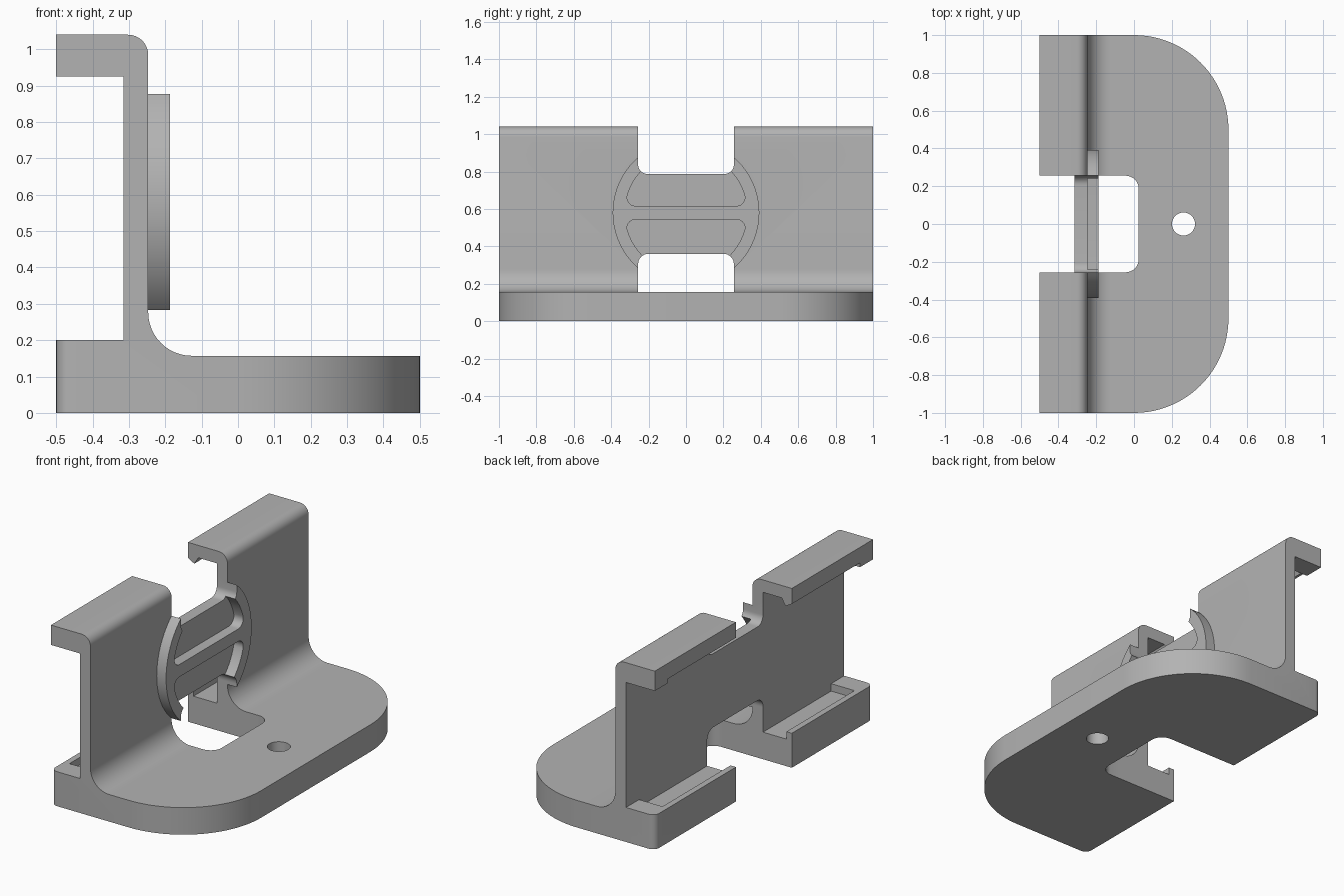
import bpy
import bmesh
from math import sin, cos, pi, atan2, sqrt
from mathutils import Vector

if "Cube" in bpy.data.objects:
    bpy.data.objects.remove(bpy.data.objects["Cube"])

grey = bpy.data.materials.new("plain_grey")
grey.use_nodes = True
grey.diffuse_color = (0.45, 0.45, 0.45, 1)
grey.node_tree.nodes["Principled BSDF"].inputs["Base Color"].default_value = (0.45, 0.45, 0.45, 1)

# Maps profile coordinates (u, v) and extrusion depth w to space, per extrusion axis
AXES = {
    "x": lambda u, v, w: (w, u, v),
    "y": lambda u, v, w: (u, w, v),
    "z": lambda u, v, w: (u, v, w),
}


def arc(cx, cy, r, a0, a1, n):
    return [(cx + r * cos(a0 + (a1 - a0) * i / n), cy + r * sin(a0 + (a1 - a0) * i / n))
            for i in range(n + 1)]


def prism(name, outline, axis, lo, hi):
    """Extrude a closed outline along an axis."""
    bm = bmesh.new()
    place = AXES[axis]
    face = bm.faces.new([bm.verts.new(place(u, v, lo)) for u, v in outline])
    grown = bmesh.ops.extrude_face_region(bm, geom=[face])
    shift = Vector(place(0, 0, hi - lo))
    bmesh.ops.translate(bm, vec=shift,
                        verts=[g for g in grown["geom"] if isinstance(g, bmesh.types.BMVert)])
    bmesh.ops.recalc_face_normals(bm, faces=bm.faces)
    mesh = bpy.data.meshes.new(name)
    bm.to_mesh(mesh)
    bm.free()
    mesh.materials.append(grey)
    obj = bpy.data.objects.new(name, mesh)
    bpy.context.collection.objects.link(obj)
    return obj


def combine(target, tool, operation):
    """Apply a boolean and discard the tool."""
    mod = target.modifiers.new("combine", "BOOLEAN")
    mod.operation, mod.solver, mod.object = operation, "EXACT", tool
    bpy.context.view_layer.objects.active = target
    bpy.ops.object.modifier_apply(modifier=mod.name)
    bpy.data.objects.remove(tool)


def round_edges(obj, test, radius, segments):
    """Round the upright edges that pass the test."""
    bm = bmesh.new()
    bm.from_mesh(obj.data)
    edges = [e for e in bm.edges if all(test(v.co) for v in e.verts)
             and abs(e.verts[0].co.y - e.verts[1].co.y) < 1e-4]
    bmesh.ops.bevel(bm, geom=edges, offset=radius, segments=segments, profile=0.5, affect="EDGES")
    bm.to_mesh(obj.data)
    bm.free()


BACK, FRONT, BASE, RIM, TOP = -0.315, -0.247, 0.157, 0.2, 1.04
SLOT, HUB = 0.256, 0.58

# Bracket: C-shaped side profile with a foot plate
profile = [(-0.5, 0), (0.5, 0), (0.5, BASE)]
profile += arc(FRONT + 0.12, BASE + 0.12, 0.12, -pi / 2, -pi, 12)
profile += arc(FRONT - 0.055, TOP - 0.055, 0.055, 0, pi / 2, 8)
profile += [(-0.5, TOP), (-0.5, 0.925), (BACK, 0.925), (BACK, RIM), (-0.5, RIM)]
bracket = prism("bracket", profile, "y", -1, 1)
round_edges(bracket, lambda c: c.x > 0.49, 0.5, 24)
round_edges(bracket, lambda c: c.x < -0.49 and c.z < 0.3, 0.04, 6)

# Tray pocket below and hooked lip above, closed at both ends
channel = [(BACK, BASE), (-0.465, BASE), (-0.465, RIM), (-0.6, RIM), (-0.6, 0.95),
           (-0.5, 0.95), (-0.46, 0.927), (-0.434, 0.968), (BACK, 0.968)]
combine(bracket, prism("channel", channel, "y", -0.88, 0.88), "DIFFERENCE")

# Raised round boss, opened into a rim with a crossbar
boss = prism("boss", arc(0, HUB, 0.392, 0, 2 * pi, 72)[:-1], "x", -0.28, -0.187)
inner, corner, half_bar = 0.327, 0.045, 0.036
cz = half_bar + corner
cy = sqrt((inner - corner) ** 2 - cz ** 2)
tilt = atan2(cz, cy)
for side in (1, -1):
    opening = arc(cy, cz, corner, -pi / 2, tilt, 8)
    opening += arc(0, 0, inner, tilt, pi - tilt, 32)[1:]
    opening += arc(-cy, cz, corner, pi - tilt, 1.5 * pi, 8)[1:]
    opening = [(u, HUB + side * v) for u, v in opening]
    combine(boss, prism("opening", opening, "x", -0.4, -0.1), "DIFFERENCE")
combine(bracket, boss, "UNION")


# Central cut-outs with two rounded corners each
def notch(edge, far, r):
    s = 1 if edge > far else -1
    right = arc(SLOT - r, edge - s * r, r, 0, s * pi / 2, 8)
    return [(SLOT, far)] + right + [(-u, v) for u, v in reversed(right)] + [(-SLOT, far)]


combine(bracket, prism("upper_notch", notch(0.787, 1.3, 0.05), "x", -0.7, -0.1), "DIFFERENCE")
combine(bracket, prism("lower_window", notch(0.36, -0.2, 0.055), "x", -0.7, -0.1), "DIFFERENCE")
foot_slot = [(v, u) for u, v in notch(0.025, -0.7, 0.07)]
combine(bracket, prism("foot_slot", foot_slot, "z", -0.1, 0.3), "DIFFERENCE")

# Screw hole
hole = arc(0.262, 0, 0.061, 0, 2 * pi, 32)[:-1]
combine(bracket, prism("screw_hole", hole, "z", -0.1, 0.3), "DIFFERENCE")

bpy.ops.object.select_all(action="DESELECT")
bracket.select_set(True)
bpy.context.view_layer.objects.active = bracket
bpy.ops.object.shade_smooth_by_angle(angle=pi / 6)
